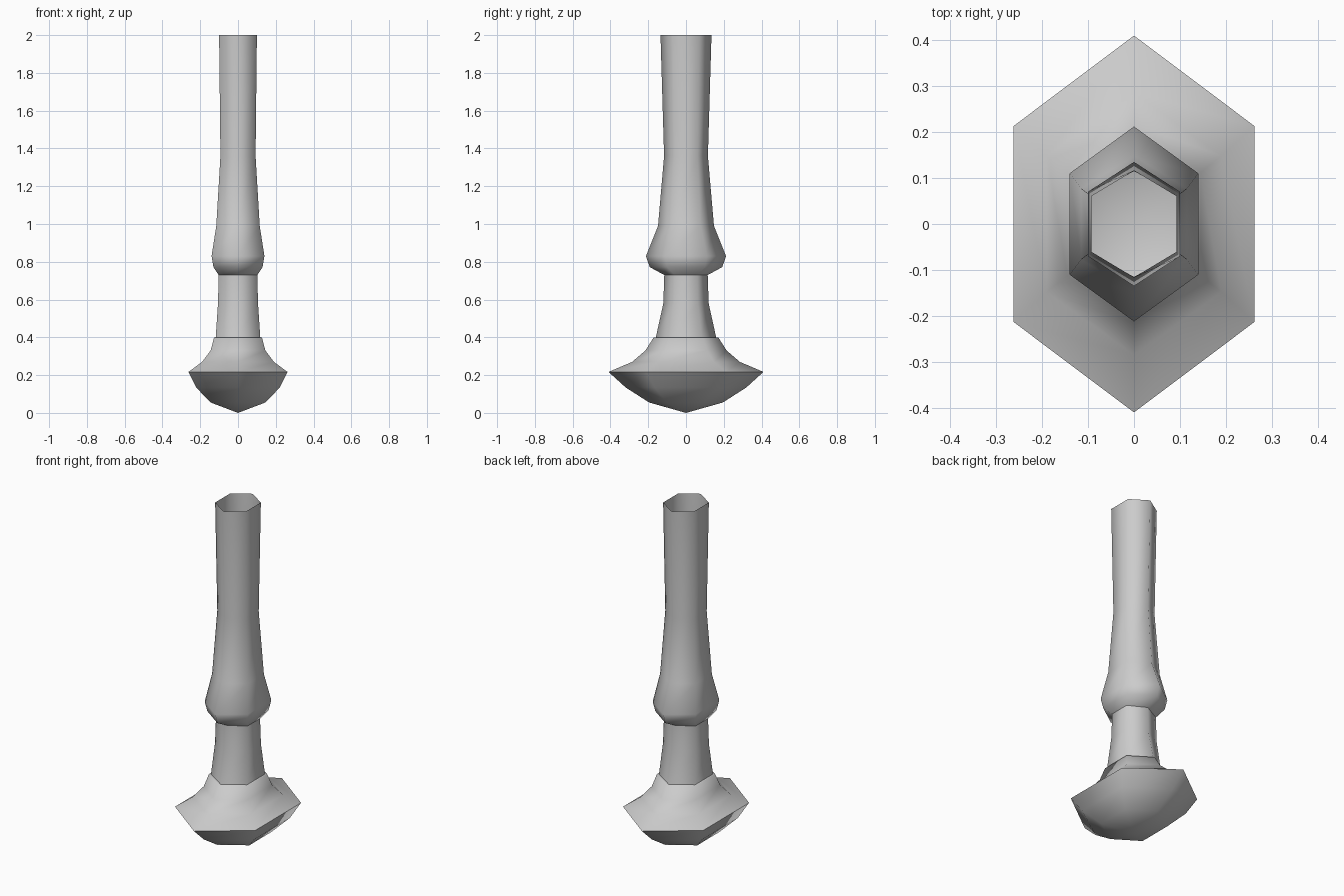
import bpy
import bmesh

cube = bpy.data.objects.get("Cube")
if cube:
    bpy.data.objects.remove(cube)

# One plain grey for the whole handle
grey = bpy.data.materials.new("plain_grey")
grey.use_nodes = True
COLOUR = (0.6, 0.6, 0.6, 1)
grey.diffuse_color = COLOUR
grey.node_tree.nodes["Principled BSDF"].inputs["Base Color"].default_value = COLOUR


def hex_ring(bm, z, half_width, half_depth):
    """Six-sided ring with its points facing front and back."""
    side = half_depth * 0.52
    corners = [(0, -half_depth), (half_width, -side), (half_width, side),
               (0, half_depth), (-half_width, side), (-half_width, -side)]
    return [bm.verts.new((x, y, z)) for x, y in corners]


def hex_loft(name, profile, tip_z=None, sharp_z=None):
    """Open smooth-shaded loft through hexagonal rings, optionally closed by a tip."""
    bm = bmesh.new()
    rings = [hex_ring(bm, *row) for row in profile]
    for low, high in zip(rings, rings[1:]):
        for i in range(6):
            j = (i + 1) % 6
            bm.faces.new((low[i], low[j], high[j], high[i]))
    if tip_z is not None:
        tip = bm.verts.new((0, 0, tip_z))
        for i in range(6):
            bm.faces.new((tip, rings[0][(i + 1) % 6], rings[0][i]))
    for face in bm.faces:
        face.smooth = True
    if sharp_z is not None:
        for edge in bm.edges:
            if all(abs(v.co.z - sharp_z) < 0.001 for v in edge.verts):
                edge.smooth = False
    mesh = bpy.data.meshes.new(name)
    bm.to_mesh(mesh)
    bm.free()
    mesh.materials.append(grey)
    obj = bpy.data.objects.new(name, mesh)
    bpy.context.collection.objects.link(obj)
    return obj


# Flared pommel with a crisp rim and a shallow pointed underside
hex_loft("pommel", [
    (0.055, 0.145, 0.195),
    (0.135, 0.222, 0.32),
    (0.217, 0.262, 0.41),
    (0.27, 0.19, 0.285),
    (0.33, 0.145, 0.215),
    (0.398, 0.127, 0.172),
    (0.398, 0.118, 0.16),
], tip_z=0.0, sharp_z=0.217)

# Narrow neck between pommel and collar
hex_loft("neck", [
    (0.398, 0.118, 0.16),
    (0.58, 0.106, 0.12),
    (0.73, 0.102, 0.115),
])

# Bulging collar that tapers into the hollow shaft, open at the top
hex_loft("shaft", [
    (0.73, 0.102, 0.115),
    (0.772, 0.13, 0.192),
    (0.83, 0.14, 0.212),
    (0.99, 0.115, 0.148),
    (1.36, 0.093, 0.116),
    (2.0, 0.1, 0.135),
])
